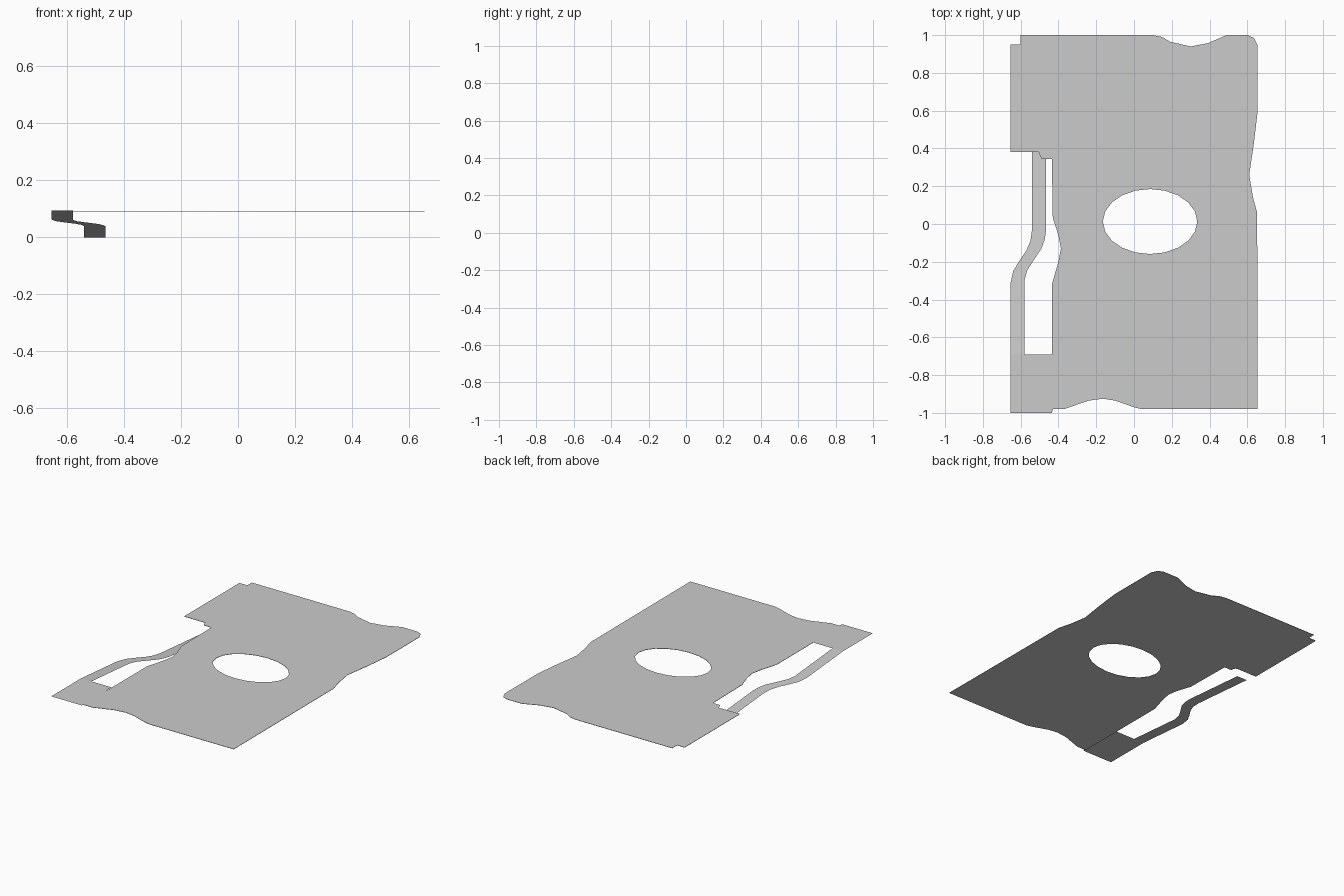
import bpy, bmesh, math

TOP = 0.091


def sheet(name, loops, z, thickness=0.0):
    """Flat sheet from an outline; further loops are holes."""
    bm = bmesh.new()
    for loop in loops:
        vs = [bm.verts.new((x, y, z)) for x, y in loop]
        for i, v in enumerate(vs):
            bm.edges.new((v, vs[i - 1]))
    bmesh.ops.triangle_fill(bm, edges=bm.edges[:], use_beauty=True, normal=(0, 0, 1))
    for f in bm.faces:
        f.normal_update()
        if f.normal.z < 0:
            f.normal_flip()
    bmesh.ops.dissolve_limit(bm, angle_limit=0.01, verts=bm.verts[:], edges=bm.edges[:])
    return finish(name, bm, thickness)


def finish(name, bm, thickness=0.0):
    me = bpy.data.meshes.new(name)
    bm.to_mesh(me)
    bm.free()
    ob = bpy.data.objects.new(name, me)
    bpy.context.collection.objects.link(ob)
    if thickness:
        mod = ob.modifiers.new("thickness", 'SOLIDIFY')
        mod.thickness = thickness
        mod.offset = -1
    return ob


def rect(x0, x1, y0, y1):
    return [(x0, y0), (x1, y0), (x1, y1), (x0, y1)]


# Main plate with wavy edges and an oval opening
outline = [(-0.6, 1), (0.1, 1), (0.15, 0.99), (0.19, 0.965), (0.30, 0.94), (0.39, 0.957),
           (0.49, 1), (0.60, 1), (0.635, 0.985), (0.655, 0.945), (0.655, 0.6), (0.635, 0.43),
           (0.61, 0.26), (0.63, 0.14), (0.652, 0.06), (0.655, -0.98), (0.04, -0.98),
           (0, -0.97), (-0.1, -0.935), (-0.165, -0.925), (-0.24, -0.935), (-0.37, -0.98),
           (-0.435, -0.98), (-0.435, -0.32), (-0.40, -0.20), (-0.387, -0.13), (-0.4, -0.06),
           (-0.43, 0.03), (-0.435, 0.345), (-0.49, 0.345), (-0.49, 0.37), (-0.505, 0.38),
           (-0.655, 0.38), (-0.655, 0.95), (-0.6, 0.95)]
hole = [(0.085 + 0.25 * math.cos(a), 0.013 + 0.172 * math.sin(a))
        for a in (2 * math.pi * i / 20 for i in range(20))]
sheet("main_plate", [outline, hole], TOP, 0.002)

# Side tab lying on the upper left corner
sheet("corner_tab", [[(-0.655, 0.38), (-0.505, 0.38), (-0.49, 0.345), (-0.435, 0.345),
                      (-0.37, 0.48), (-0.45, 0.516), (-0.53, 0.547), (-0.595, 0.58),
                      (-0.595, 0.95), (-0.655, 0.95)]], TOP + 0.002)

# Lever foot, overlapping the plate at the lower left corner
sheet("lever_foot", [[(-0.655, -1), (-0.435, -1), (-0.425, -0.97), (-0.40, -0.86),
                      (-0.37, -0.775), (-0.435, -0.74), (-0.435, -0.69), (-0.58, -0.69),
                      (-0.655, -0.69)]], TOP + 0.003)

# Lever arm sloping down from the foot to its free tip
left = [(-0.655, -0.69), (-0.655, -0.32), (-0.64, -0.25), (-0.61, -0.2), (-0.57, -0.14),
        (-0.548, -0.09), (-0.54, -0.03), (-0.54, 0.43)]
right = [(-0.58, -0.69), (-0.58, -0.30), (-0.565, -0.245), (-0.53, -0.19), (-0.49, -0.13),
         (-0.472, -0.08), (-0.465, -0.03), (-0.465, 0.43)]
slope = (TOP + 0.003) / 1.12
bm = bmesh.new()
rows = [[bm.verts.new((x, y, (0.43 - y) * slope)) for x, y in pair] for pair in zip(left, right)]
for a, b in zip(rows, rows[1:]):
    bm.faces.new((a[0], a[1], b[1], b[0]))
finish("lever_arm", bm)

# Panels on the plate, with thin raised cells; the lower one is turned half round
for name, cy, s in (("upper", 0.53, 1), ("lower", -0.583, -1)):
    cx = 0.088
    sheet(name + "_panel", [rect(cx - 0.295, cx + 0.295, cy - 0.14, cy + 0.14)], TOP + 0.001)
    cells = [(-0.2, -0.08, -0.05, 0.14), (0.05, 0.17, 0.0, 0.14), (0.05, 0.17, -0.14, 0.0)]
    for i, (x0, x1, y0, y1) in enumerate(cells):
        xs, ys = sorted((cx + s * x0, cx + s * x1)), sorted((cy + s * y0, cy + s * y1))
        sheet(f"{name}_cell_{i + 1}", [rect(*xs, *ys)], TOP + 0.0018)

# Curved lip above the lower panel
sheet("panel_lip", [[(-0.25, -0.443), (0.045, -0.443), (0.03, -0.41), (-0.02, -0.36),
                     (-0.10, -0.30), (-0.17, -0.28), (-0.205, -0.32), (-0.235, -0.39)]],
      TOP + 0.001)
